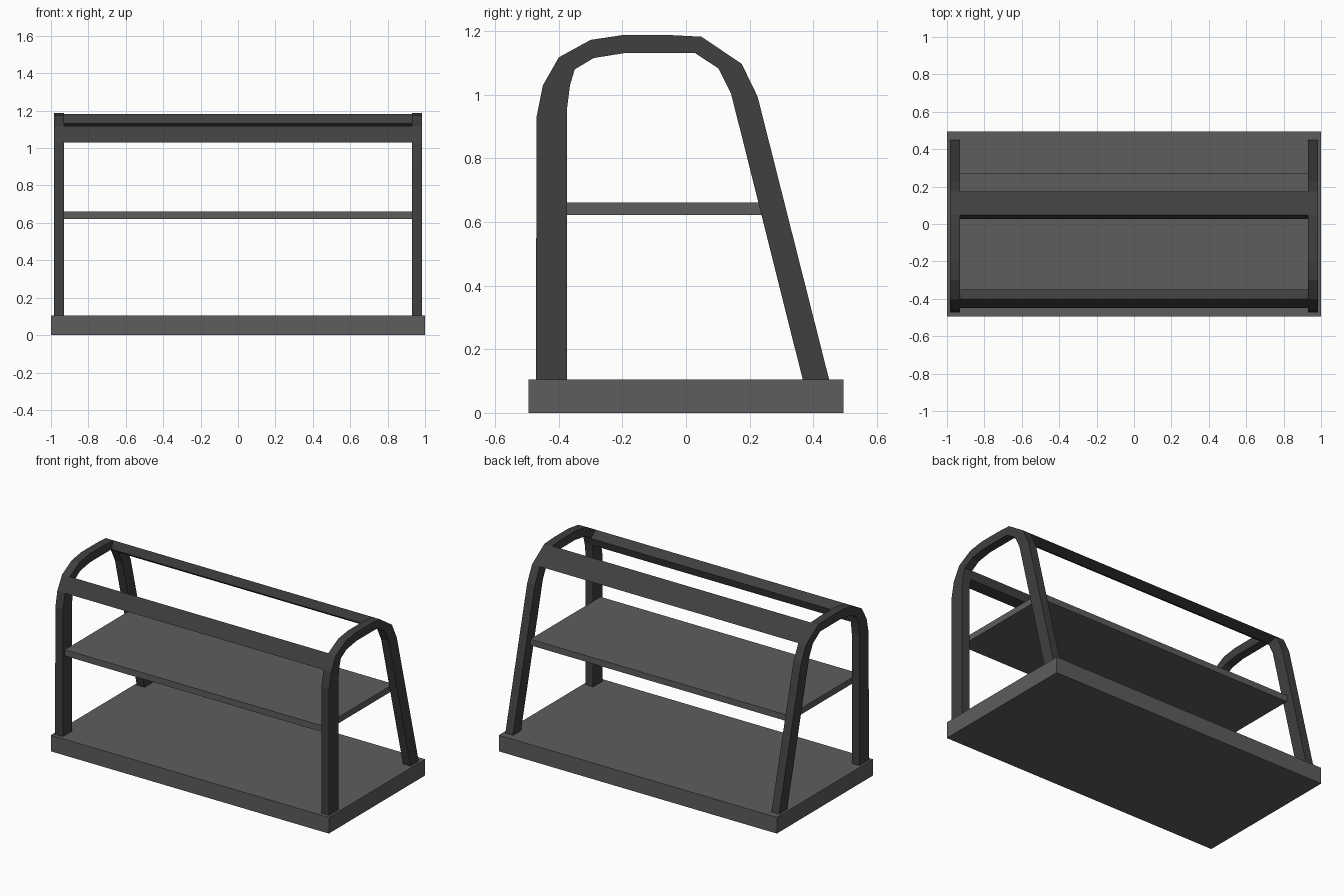
import bpy, bmesh

if "Cube" in bpy.data.objects:
    bpy.data.objects.remove(bpy.data.objects["Cube"])


def material(name, value):
    m = bpy.data.materials.new(name)
    m.diffuse_color = (value, value, value, 1)
    m.use_nodes = True
    m.node_tree.nodes["Principled BSDF"].inputs["Base Color"].default_value = m.diffuse_color
    return m


board_grey = material("board grey", 0.11)
frame_grey = material("dark frame grey", 0.05)


def sweep(name, outer, inner, x0, x1, mat):
    """Solid band between two matching (y, z) outlines, extruded from x0 to x1."""
    bm = bmesh.new()
    rings = [[bm.verts.new((x, y, z)) for x, (y, z) in
              ((x0, o), (x1, o), (x1, i), (x0, i))]
             for o, i in zip(outer, inner)]
    for a, b in zip(rings, rings[1:]):
        for k in range(4):
            n = (k + 1) % 4
            bm.faces.new((a[k], a[n], b[n], b[k]))
    bm.faces.new(rings[0])
    bm.faces.new(rings[-1])
    bmesh.ops.recalc_face_normals(bm, faces=bm.faces)
    me = bpy.data.meshes.new(name)
    bm.to_mesh(me)
    bm.free()
    me.materials.append(mat)
    ob = bpy.data.objects.new(name, me)
    bpy.context.collection.objects.link(ob)
    return ob


def board(name, half_x, y0, y1, z0, z1):
    return sweep(name, [(y0, z0), (y0, z1)], [(y1, z0), (y1, z1)],
                 -half_x, half_x, board_grey)


# Base and middle shelf
board("base", 1.0, -0.495, 0.495, 0.0, 0.105)
board("shelf", 0.93, -0.45, 0.27, 0.622, 0.662)

# Arched end frames: upright front leg, rounded top, slanted back leg
outer = [(-.472, .105), (-.47, .93), (-.45, 1.03), (-.40, 1.118), (-.30, 1.173),
         (-.20, 1.188), (-.05, 1.188), (.048, 1.183), (.175, 1.098),
         (.225, .995), (.45, .105)]
inner = [(-.375, .105), (-.375, .95), (-.365, 1.03), (-.35, 1.08), (-.29, 1.116),
         (-.19, 1.132), (-.05, 1.132), (.028, 1.132), (.102, 1.083),
         (.142, 1.003), (.367, .105)]
sweep("right_frame", outer, inner, 0.93, 0.985, frame_grey)
sweep("left_frame", outer, inner, -0.985, -0.93, frame_grey)

# Cross rails continue one segment of the arch between the frames
sweep("front_rail", outer[2:4], inner[2:4], -0.93, 0.93, frame_grey)
sweep("back_rail", outer[7:9], inner[7:9], -0.93, 0.93, frame_grey)
